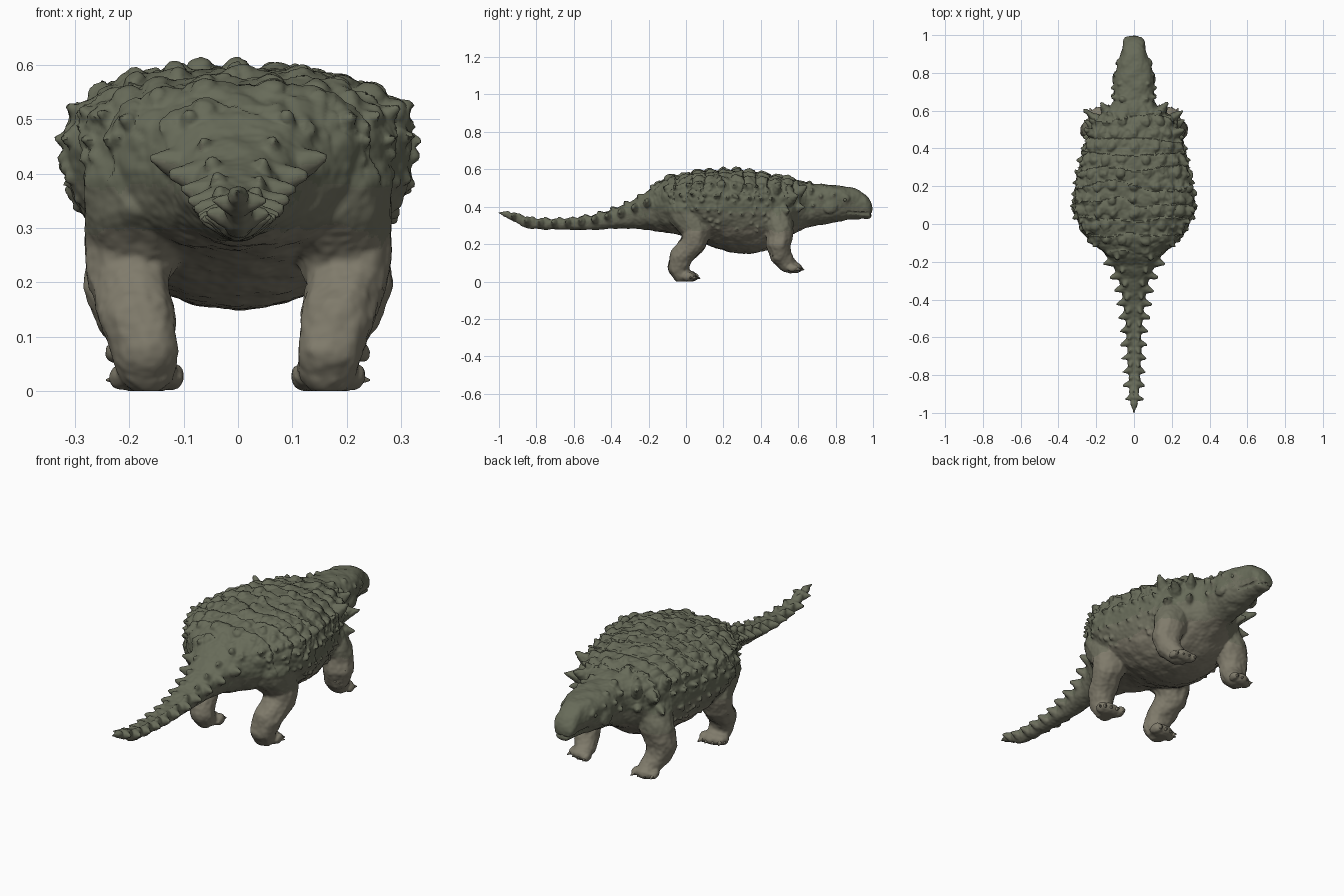
import bpy, bmesh, math, random
from mathutils import Vector, Matrix, noise

if "Cube" in bpy.data.objects:
    bpy.data.objects.remove(bpy.data.objects["Cube"])

random.seed(4)

def material(name, rgb):
    m = bpy.data.materials.new(name)
    m.diffuse_color = (*rgb, 1)
    m.use_nodes = True
    m.node_tree.nodes["Principled BSDF"].inputs["Base Color"].default_value = m.diffuse_color
    return m

GREEN = material("back_green", (0.137, 0.147, 0.1))
MID = material("flank_olive", (0.165, 0.165, 0.118))
TAN = material("belly_tan", (0.215, 0.198, 0.148))

# Body profile: y, half width, top z, bottom z
PROFILE = [(-.98, .008, .367, .35), (-.93, .018, .362, .325), (-.85, .026, .34, .285), (-.75, .032, .33, .28),
           (-.6, .038, .335, .275), (-.45, .052, .365, .278), (-.33, .07, .41, .285), (-.24, .1, .46, .28),
           (-.17, .145, .51, .27), (-.1, .215, .55, .26), (0, .285, .57, .24), (.08, .318, .585, .21),
           (.2, .308, .59, .165), (.3, .288, .59, .15), (.4, .265, .575, .16), (.5, .232, .558, .2),
           (.57, .19, .542, .25), (.64, .112, .53, .285), (.72, .107, .52, .305), (.8, .1, .513, .318),
           (.87, .077, .505, .33), (.93, .06, .483, .336), (.97, .055, .447, .335), (.988, .042, .415, .34)]

def section(y):
    """Smoothly interpolated half width, top and bottom."""
    P = PROFILE
    i = max(0, min(len(P) - 2, sum(p[0] <= y for p in P) - 1))
    a, b, c, d = (P[max(0, min(len(P) - 1, i + k))] for k in (-1, 0, 1, 2))
    t = max(0, min(1, (y - b[0]) / (c[0] - b[0])))
    h = c[0] - b[0]
    out = []
    for k in (1, 2, 3):
        m0 = (c[k] - a[k]) / (c[0] - a[0]) * h
        m1 = (d[k] - b[k]) / (d[0] - b[0]) * h
        out.append((2*t**3 - 3*t*t + 1)*b[k] + (t**3 - 2*t*t + t)*m0 + (3*t*t - 2*t**3)*c[k] + (t**3 - t*t)*m1)
    return out

def surf(y, deg):
    """Point on the body surface; 0 = right side, 90 = top."""
    w, top, bot = section(y)
    zm = bot + .6 * (top - bot)
    c, s = math.cos(math.radians(deg)), math.sin(math.radians(deg))
    p = .78 if s > 0 else 1.0
    x = w * math.copysign(abs(c) ** p, c)
    return Vector((x, y, zm + ((top - zm) * s ** p if s > 0 else (zm - bot) * s)))

def normal(y, deg):
    n = (surf(y, deg + 3) - surf(y, deg - 3)).cross(surf(y + .01, deg) - surf(y - .01, deg))
    n.normalize()
    return n if n.dot(surf(y, deg) - surf(y, 90) * .5 - surf(y, -90) * .5) > 0 else -n

def finish(name, bm, mats, angle=50):
    me = bpy.data.meshes.new(name)
    for m in mats:
        me.materials.append(m)
    bm.to_mesh(me)
    bm.free()
    ob = bpy.data.objects.new(name, me)
    bpy.context.collection.objects.link(ob)
    bpy.ops.object.select_all(action='DESELECT')
    ob.select_set(True)
    bpy.context.view_layer.objects.active = ob
    bpy.ops.object.shade_smooth_by_angle(angle=math.radians(angle))
    return ob

def ball(bm, co, r, scale=(1, 1, 1)):
    bmesh.ops.create_icosphere(bm, subdivisions=2, radius=r,
                               matrix=Matrix.Translation(co) @ Matrix.Diagonal((*scale, 1)))

def spike(bm, base, direction, length, r, flat=1.0, tip=.12, seg=8):
    """Cone with its base slightly sunk; flat squashes it sideways."""
    d = Vector(direction).normalized()
    rot = d.to_track_quat('Z', 'Y').to_matrix().to_4x4()
    L = length + .015
    m = Matrix.Translation(Vector(base) + d * (L / 2 - .015)) @ rot @ Matrix.Diagonal((flat, 1, 1, 1))
    bmesh.ops.create_cone(bm, cap_ends=True, segments=seg, radius1=r, radius2=r * tip, depth=L, matrix=m)

# Trunk, head and tail as one loft
skin = bmesh.new()
rings = []
N = 150
for i in range(N + 1):
    y = -.98 + 1.968 * i / N
    rings.append([skin.verts.new(surf(y, 360 * k / 40)) for k in range(40)])
for a, b in zip(rings, rings[1:]):
    for k in range(40):
        skin.faces.new((a[k], a[(k + 1) % 40], b[(k + 1) % 40], b[k]))
skin.faces.new(rings[0])
skin.faces.new(rings[-1])
bmesh.ops.recalc_face_normals(skin, faces=skin.faces)
ball(skin, (0, .97, .39), .03, (1.4, .9, 1.5))

# Limbs as chains of balls: x, y, z, radius
HIND = [(.16, .0, .38, .112), (.19, .055, .28, .084), (.203, .045, .215, .069), (.184, -.025, .135, .062),
        (.17, -.042, .075, .055), (.165, -.025, .038, .05)]
FORE = [(.145, .48, .37, .088), (.195, .505, .27, .075), (.212, .495, .195, .065), (.2, .505, .14, .057),
        (.183, .54, .095, .047), (.178, .56, .08, .04)]
for side in (-1, 1):
    for chain in (HIND, FORE):
        for a, b in zip(chain, chain[1:]):
            for t in range(6):
                x, y, z, r = (u + (v - u) * t / 6 for u, v in zip(a, b))
                ball(skin, (side * x, y, z), r, (1.15, 1, 1))
    ball(skin, (side * .167, .01, .026), .05, (1.35, 1, .62))
    ball(skin, (side * .18, .585, .072), .04, (1.35, .9, .7))
    for k in range(4):
        ball(skin, (side * (.122 + .031 * k), .03 - .006 * k, .026), .027, (.85, 1.3, .95))
        ball(skin, (side * (.137 + .03 * k), .592 - .006 * k, .07), .022, (.85, 1.4, .95))
    ball(skin, (side * .08, .845, .445), .026, (.5, 1.2, .9))
    ball(skin, (side * .095, .77, .40), .04, (.5, 1.1, 1))

# Low blunt scutes over the back
for i in range(11):
    y = -.16 + i * .07
    n = max(3, round(section(y)[0] * 2.9 / .105))
    for k in range(n):
        deg = 18 + 144 * (k + .5) / n
        d = normal(y, deg) + Vector((0, -.5, 0))
        spike(skin, surf(y, deg), d, .013 * random.uniform(.6, 1.3), .043, .85, .35)

# Flank spikes, studs, neck knobs and shoulder spikes
for a in (lambda d: d, lambda d: 180 - d):
    for i in range(10):
        y = -.1 + i * .06
        for j, deg in enumerate((24, 6, -12)):
            yy, g = y + .02 * j, a(deg)
            spike(skin, surf(yy, g), normal(yy, g) + Vector((0, -.35, .1)), .028 - .006 * j, .027 - .004 * j, .8, .2)
    for i in range(40):
        y, g = random.uniform(-.1, .45), a(random.uniform(-40, 20))
        ball(skin, surf(y, g), random.uniform(.009, .014))
    for y, deg, L, r in ((.67, 25, .024, .03), (.72, 10, .018, .026), (.66, 60, .018, .035), (.74, 50, .012, .03),
                         (.79, 15, .014, .024), (.68, -10, .018, .026)):
        spike(skin, surf(y, a(deg)), normal(y, a(deg)), L, r, .8, .25)
    for y, deg, L, r in ((.6, 24, .062, .045), (.555, 6, .08, .048), (.52, -12, .06, .042),
                         (.58, 48, .03, .045), (.48, 26, .06, .042), (.6, -12, .045, .038)):
        spike(skin, surf(y, a(deg)), normal(y, a(deg)) + Vector((0, .05, .15)), L, r, .75, .12)

# Paired tail spikes with a small dorsal row
for i in range(11):
    y = -.2 - i * .072
    s = 1 - .025 * i
    for sx, deg in ((1, 8), (-1, 172)):
        spike(skin, surf(y, deg), (sx, -.3, .18), .044 * s, .038 * s, .85, .2)
    for deg in (58, 122):
        spike(skin, surf(y + .03, deg), normal(y, deg) + Vector((0, -.7, .2)), .024 * s, .032 * s, .8, .2)
spike(skin, (0, -.96, .36), (0, -1, .15), .048, .02, 1, .3)

# Fuse into one skin
raw = finish("body", skin, [GREEN])
rm = raw.modifiers.new("fuse", 'REMESH')
rm.mode = 'VOXEL'
rm.voxel_size = .0062
sm = raw.modifiers.new("soften", 'SMOOTH')
sm.factor, sm.iterations = .5, 3
fused = bpy.data.meshes.new_from_object(raw.evaluated_get(bpy.context.evaluated_depsgraph_get()))
bpy.data.objects.remove(raw)
bm = bmesh.new()
bm.from_mesh(fused)
bm.normal_update()

# Armour bands, pebbled scales, wrinkles and mouth line
moves = []
for v in bm.verts:
    c, n = v.co, v.normal
    back = max(0, min(1, (c.z - .33) / .12)) * max(0, min(1, (n.z + .3) / .5))
    trunk = max(0, min(1, (c.y + .2) / .1)) * max(0, min(1, (.68 - c.y) / .1))
    d = 0
    if back > 0:
        F = noise.voronoi(Vector((c.x * 17, c.y * 14, c.z * 17)))[0]
        d = .016 * min(F[1] - F[0], .45) * back * (.15 + .85 * trunk)
    d += .008 * (((c.y - .02) / .088 + .6 * noise.noise(c * 6)) % 1 - .5) * back * trunk
    d += .006 * noise.noise(c * 18) + .002 * noise.noise(c * 60)
    if c.y > .86 and abs(c.z - (.365 + .06 * (.95 - c.y))) < .006:
        d -= .005
    moves.append(c + n * d)
for v, c in zip(bm.verts, moves):
    v.co = (c.x, c.y, max(c.z, .0))
bm.normal_update()
for f in bm.faces:
    c = f.calc_center_median()
    g = c.z + .04 * f.normal.z + .015 * noise.noise(c * 25)
    f.material_index = 0 if g > .37 else (1 if g > .27 else 2)
    if c.y < -.2 or c.y > .68:
        f.material_index = 0 if f.normal.z > -.2 else 1
finish("body", bm, [GREEN, MID, TAN], 50)

# Claws and elbow scutes
claws = bmesh.new()
for side in (-1, 1):
    for k in range(4):
        spike(claws, (side * (.122 + .031 * k), .055 - .006 * k, .022), (side * .15 * (k - 1), 1, -.25), .022, .018)
        spike(claws, (side * (.137 + .03 * k), .612 - .006 * k, .068), (side * .15 * (k - 1), 1, -.25), .022, .016)
    spike(claws, (side * .222, .02, .022), (side, .4, -.1), .022, .016)
    for x, y, z in ((.25, .475, .17), (.238, .47, .14), (.23, .485, .115), (.262, .475, .21), (.222, .455, .15)):
        spike(claws, (side * x, y, z), (side, -.7, -.1), .016, .018)
finish("claws_and_elbow_scutes", claws, [TAN], 60)

# Eyes
eyes = bmesh.new()
for side in (-1, 1):
    ball(eyes, (side * .088, .85, .437), .01)
finish("eyes", eyes, [GREEN], 60)
